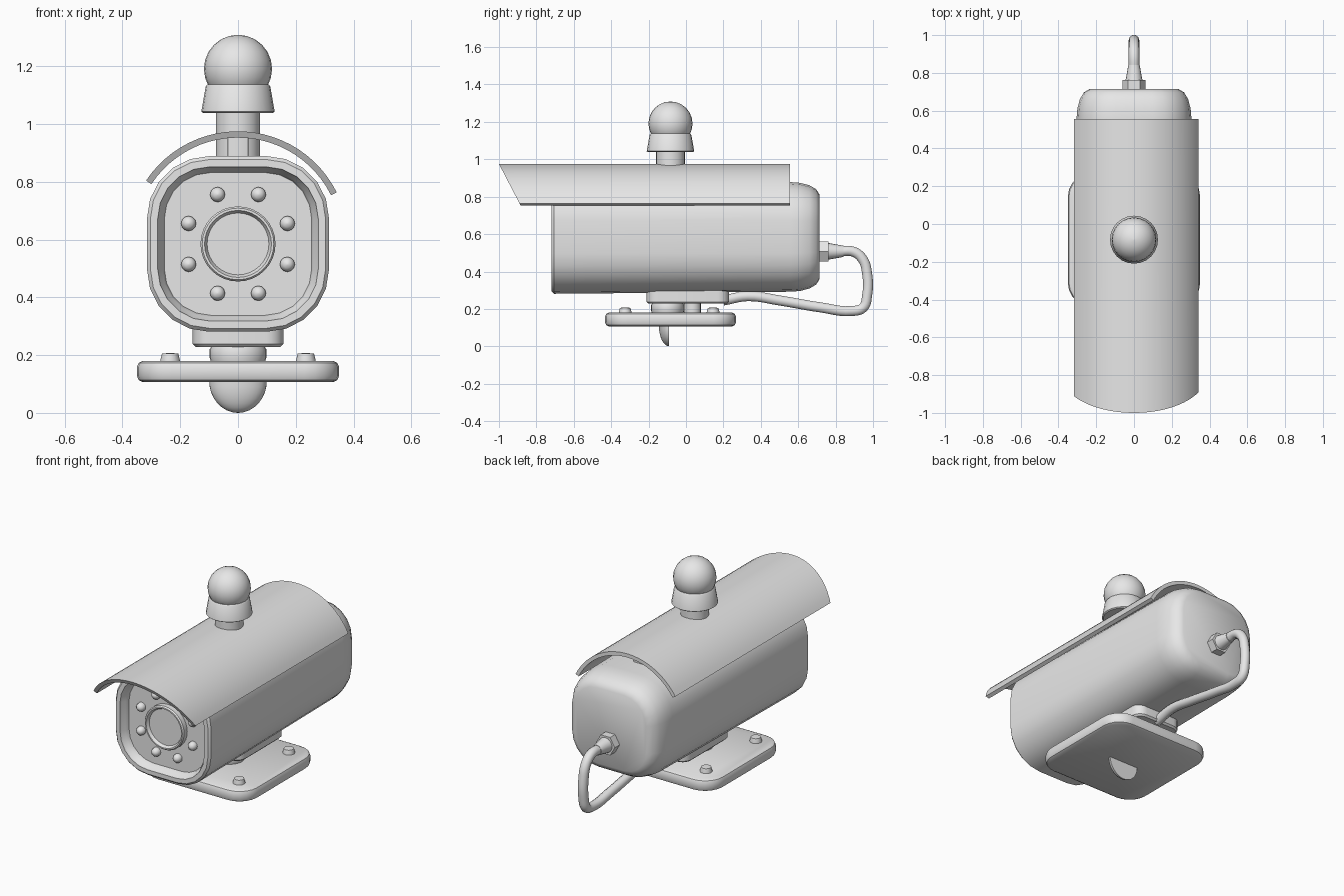
import bpy, bmesh
from math import sin, cos, pi, radians

if "Cube" in bpy.data.objects:
    bpy.data.objects.remove(bpy.data.objects["Cube"])

grey = bpy.data.materials.new("light_grey")
grey.diffuse_color = (0.8, 0.8, 0.8, 1)
grey.use_nodes = True
grey.node_tree.nodes["Principled BSDF"].inputs["Base Color"].default_value = grey.diffuse_color


def loft(name, rings):
    """Skin closed rings of 3D points and cap both ends."""
    bm = bmesh.new()
    loops = [[bm.verts.new(p) for p in ring] for ring in rings]
    n = len(loops[0])
    for a, b in zip(loops, loops[1:]):
        for i in range(n):
            j = (i + 1) % n
            bm.faces.new((a[i], a[j], b[j], b[i]))
    bm.faces.new(loops[0])
    bm.faces.new(loops[-1])
    bmesh.ops.remove_doubles(bm, verts=bm.verts, dist=1e-5)
    bmesh.ops.recalc_face_normals(bm, faces=bm.faces)
    me = bpy.data.meshes.new(name)
    bm.to_mesh(me)
    bm.free()
    me.materials.append(grey)
    ob = bpy.data.objects.new(name, me)
    bpy.context.collection.objects.link(ob)
    return ob


def place(a, b, h, axis, c):
    p = (a, b, h) if axis == 'z' else (a, h, b)
    return tuple(u + v for u, v in zip(p, c))


def lathe(name, profile, c, axis='z', n=24, sx=1.0, sy=1.0):
    """Turn (radius, height) points around an axis through c."""
    return loft(name, [[place(max(r, 0.0005) * cos(2 * pi * i / n) * sx,
                              max(r, 0.0005) * sin(2 * pi * i / n) * sy, h, axis, c)
                        for i in range(n)] for r, h in profile])


def rounded(name, sections, c, axis='z', seg=5):
    """Loft rounded rectangles (half width, half height, corner radius, height)."""
    rings = []
    for w, d, r, h in sections:
        ring = []
        for k, (qx, qy) in enumerate(((1, 1), (-1, 1), (-1, -1), (1, -1))):
            for i in range(seg + 1):
                t = (k + i / seg) * pi / 2
                ring.append(place(qx * (w - r) + r * cos(t),
                                  qy * (d - r) + r * sin(t), h, axis, c))
        rings.append(ring)
    return loft(name, rings)


CZ, MY = 0.585, -0.083   # body axis height, mount axis y

# Camera body with recessed front and rounded rear cap
rounded("camera_body", [
    (0.255, 0.247, 0.160, -0.665), (0.262, 0.254, 0.167, -0.690),
    (0.275, 0.264, 0.178, -0.705), (0.278, 0.267, 0.180, -0.718),
    (0.303, 0.292, 0.203, -0.718), (0.315, 0.304, 0.215, -0.705),
    (0.304, 0.293, 0.205, 0.560), (0.300, 0.289, 0.203, 0.610),
    (0.287, 0.276, 0.190, 0.660), (0.266, 0.255, 0.172, 0.696),
    (0.235, 0.225, 0.145, 0.715)], (0, 0, CZ), 'y')

# Lens ring with recessed glass
lathe("lens", [(0.130, -0.660), (0.130, -0.695), (0.124, -0.703), (0.116, -0.703),
               (0.107, -0.685), (0, -0.685)], (0, 0, CZ), 'y', 32)

# Ring of infrared lamps
for k in range(8):
    t = radians(22.5 + 45 * k)
    lathe("lamp", [(0.026, 0), (0.026, -0.012), (0.022, -0.024), (0.013, -0.033), (0, -0.036)],
          (0.185 * cos(t), -0.663, CZ + 0.185 * sin(t)), 'y', 12)

# Curved sun hood with slanted front edge
R, T, HZ, N = 0.382, 0.022, 0.593, 24
angles = [radians(-56.4 + (56.4 + 63.5) * i / N) for i in range(N + 1)]
section = [(R * sin(a), HZ + R * cos(a)) for a in angles]
section += [((R - T) * sin(a), HZ + (R - T) * cos(a)) for a in reversed(angles)]
hood = loft("sun_hood", [[(x, -1 + 0.52 * (0.975 - z), z) for x, z in section],
                         [(x, 0.555, z) for x, z in section]])
# cap ends split into strips so the concave section stays clean
bm = bmesh.new()
bm.from_mesh(hood.data)
bmesh.ops.triangulate(bm, faces=[f for f in bm.faces if len(f.verts) > 4])
bm.to_mesh(hood.data)
bm.free()

# Blocks carrying the hood
for y in (-0.40, 0.40):
    rounded("hood_support", [(0.037, 0.05, 0.008, 0.86), (0.037, 0.05, 0.008, 0.962)],
            (0, y, 0), seg=2)

# Beacon on top: post, cup and globe
lathe("beacon_post", [(0.077, 0.87), (0.077, 1.06)], (0, MY, 0))
lathe("beacon_cup", [(0.120, 1.038), (0.127, 1.043), (0.112, 1.130), (0.106, 1.137), (0, 1.137)],
      (0, MY, 0))
lathe("beacon_globe", [(0.118 * cos(radians(a)), 1.191 + 0.118 * sin(radians(a)))
                       for a in range(-90, 91, 15)], (0, MY, 0))

# Mount: saddle block, swivel neck, rear stud and base plate
rounded("saddle_block", [(0.147, 0.210, 0.05, 0.228), (0.157, 0.220, 0.06, 0.238),
                         (0.157, 0.220, 0.06, 0.310)], (0, 0.01, 0))
lathe("swivel_neck", [(0.090, 0.165), (0.098, 0.190), (0.098, 0.220), (0.090, 0.235)],
      (0, -0.098, 0), sy=0.9)
lathe("rear_stud", [(0.045, 0.165), (0.045, 0.240)], (0, 0.035, 0), n=16)
rounded("base_plate", [(0.330, 0.330, 0.10, 0.107), (0.344, 0.344, 0.114, 0.114),
                       (0.350, 0.350, 0.12, 0.128), (0.350, 0.350, 0.12, 0.159),
                       (0.344, 0.344, 0.114, 0.173), (0.330, 0.330, 0.10, 0.180)],
        (0, MY, 0))
for x in (-0.235, 0.235):
    for y in (-0.235, 0.235):
        lathe("bolt", [(0.035, 0.170), (0.034, 0.183), (0.028, 0.206), (0, 0.207)],
              (x, MY - 0.007 + y, 0), n=12)

# Half dome under the plate, flat towards the rear
rings = []
for k in range(9):
    t = k / 8 * pi / 2
    r = max(cos(t), 0.004)
    rings.append([(0.1 * r * cos(pi + pi * i / 16), -0.09 + 0.055 * r * sin(pi + pi * i / 16),
                   0.112 - 0.112 * sin(t)) for i in range(17)])
loft("half_dome", rings)

# Cable gland: hex nut and strain relief
lathe("gland_nut", [(0.062, 0.700), (0.062, 0.762)], (0, 0, 0.508), 'y', 6)
lathe("strain_relief", [(0.046, 0.755), (0.042, 0.775), (0.030, 0.842)], (0, 0, 0.508), 'y', 16)

# Cable looping back to the mount
path = [(0.82, 0.508), (0.895, 0.506), (0.945, 0.465), (0.968, 0.39), (0.968, 0.27),
        (0.947, 0.207), (0.89, 0.189), (0.72, 0.208), (0.50, 0.245), (0.33, 0.268), (0.20, 0.245)]
cu = bpy.data.curves.new("cable", 'CURVE')
cu.dimensions = '3D'
cu.bevel_depth = 0.028
cu.bevel_resolution = 3
cu.resolution_u = 5
cu.use_fill_caps = True
sp = cu.splines.new('BEZIER')
sp.bezier_points.add(len(path) - 1)
for bp, (y, z) in zip(sp.bezier_points, path):
    bp.co = (0, y, z)
    bp.handle_left_type = bp.handle_right_type = 'AUTO'
cu.materials.append(grey)
bpy.context.collection.objects.link(bpy.data.objects.new("cable", cu))

# Smooth shading with sharp edges kept
for ob in bpy.context.collection.objects:
    if ob.type == 'MESH':
        ob.select_set(True)
        bpy.context.view_layer.objects.active = ob
bpy.ops.object.shade_smooth_by_angle(angle=radians(35))
